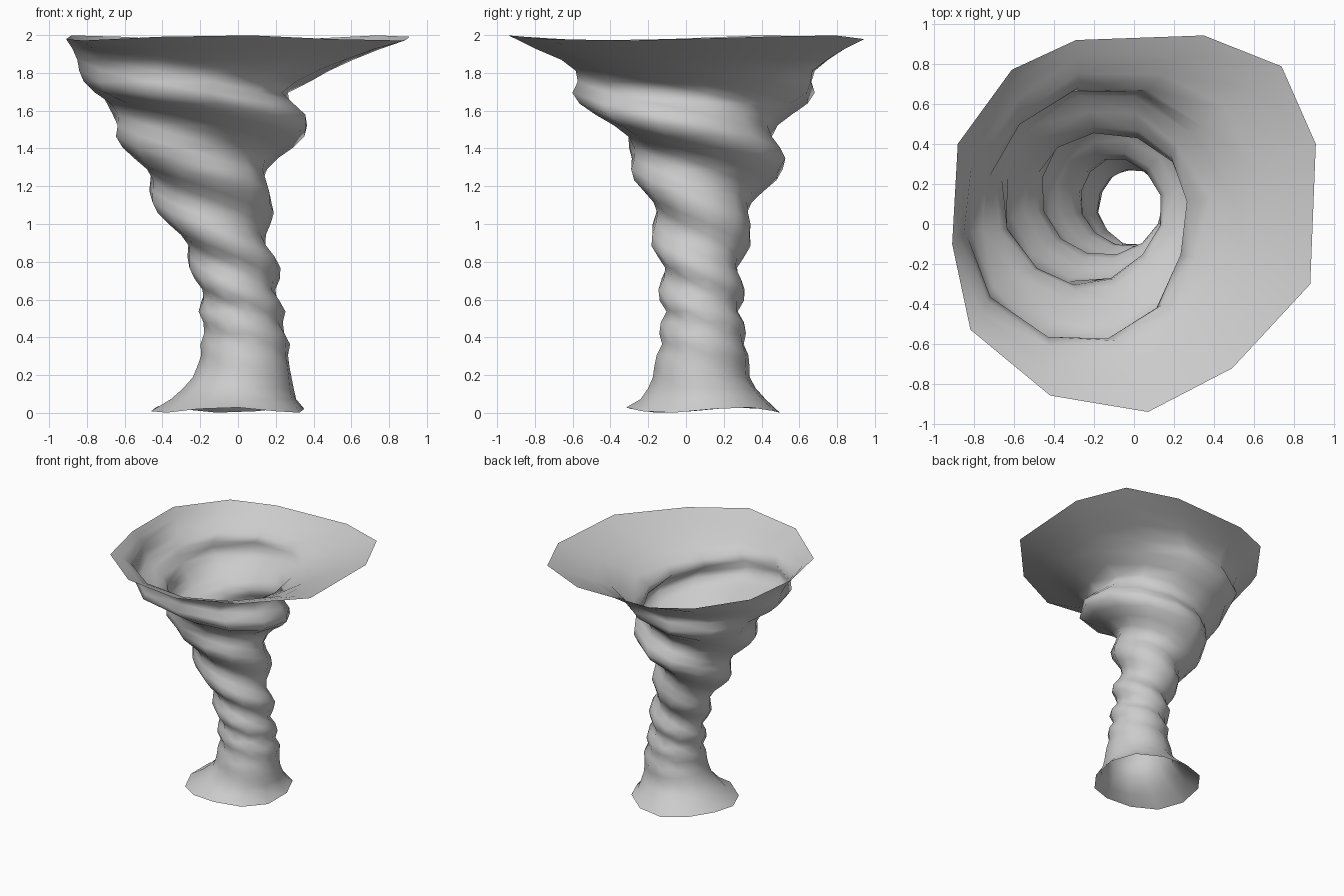
import bpy, bmesh
from math import sin, cos, pi, radians

if "Cube" in bpy.data.objects:
    bpy.data.objects.remove(bpy.data.objects["Cube"])

# Profile of the leaning funnel: height, centre x, centre y, mean radius
PROFILE = [
    (0.015, -0.055, 0.09, 0.41), (0.08, -0.02, 0.09, 0.325), (0.17, 0.02, 0.08, 0.265),
    (0.35, 0.04, 0.09, 0.23), (0.55, 0.02, 0.085, 0.21), (0.75, -0.01, 0.08, 0.215),
    (0.95, -0.08, 0.08, 0.245), (1.15, -0.15, 0.09, 0.30), (1.35, -0.17, 0.12, 0.39),
    (1.55, -0.13, 0.04, 0.485), (1.70, -0.25, 0.04, 0.585), (1.80, -0.19, 0.05, 0.64),
    (1.88, -0.11, 0.05, 0.745), (1.985, 0.0, 0.0, 0.945)]
# Height at which the twin spiral ridge passes the front, and its turn count
TURNS = [(0.0, 6), (0.30, 5), (0.45, 4), (0.63, 3), (0.90, 2), (1.27, 1), (1.68, 0), (2.1, -1)]
# Ridge strength by height
RIDGE = [(0.0, 0.0), (0.3, 0.03), (0.6, 0.12), (1.3, 0.14), (1.70, 0.13), (1.82, 0.03), (2.0, 0.0)]
# Uneven top rim, seen from above
RIM = [(0.91, 0.40), (0.74, 0.79), (0.35, 0.945), (-0.29, 0.92), (-0.61, 0.77), (-0.88, 0.40),
       (-0.91, -0.10), (-0.82, -0.53), (-0.42, -0.86), (0.07, -0.94), (0.49, -0.72), (0.88, -0.30)]
SIDES = len(RIM)
RINGS = 34


def sample(table, z):
    """Linear lookup of a row of values at height z."""
    z = min(max(z, table[0][0]), table[-1][0])
    for a, b in zip(table, table[1:]):
        if z <= b[0]:
            t = (z - a[0]) / (b[0] - a[0])
            return [p + (q - p) * t for p, q in zip(a[1:], b[1:])]


bm = bmesh.new()
rings = []
for i in range(RINGS + 1):
    z = 0.015 + 1.97 * i / RINGS
    cx, cy, r = sample(PROFILE, z)
    turn, = sample(TURNS, z)
    amp, = sample(RIDGE, z)
    blend = max(0, (z - 1.8) / 0.185)      # ease into the uneven rim
    ring = []
    for k in range(SIDES):
        a = 2 * pi * k / SIDES + radians(8)
        # two ridges winding down counter-clockwise
        rr = r * (1 + amp * cos(2 * (a - 1.5 * pi) - 2 * pi * turn))
        x, y = cx + rr * cos(a), cy + rr * sin(a)
        # shift toward the rim outline
        x += (RIM[k][0] - 0.945 * cos(a)) * blend
        y += (RIM[k][1] - 0.945 * sin(a)) * blend
        # slightly wavy open edges
        wave = 0.015 * sin(3 * a) if i in (0, RINGS) else 0
        ring.append(bm.verts.new((x, y, z + wave)))
    rings.append(ring)

# Skin the rings, splitting each quad along the spiral direction
for lo, hi in zip(rings, rings[1:]):
    for k in range(SIDES):
        n = (k + 1) % SIDES
        bm.faces.new((lo[k], lo[n], hi[k]))
        bm.faces.new((lo[n], hi[n], hi[k]))

mesh = bpy.data.meshes.new("whirlwind_funnel")
bm.to_mesh(mesh)
bm.free()
funnel = bpy.data.objects.new("whirlwind_funnel", mesh)
bpy.context.collection.objects.link(funnel)
for p in mesh.polygons:
    p.use_smooth = True
